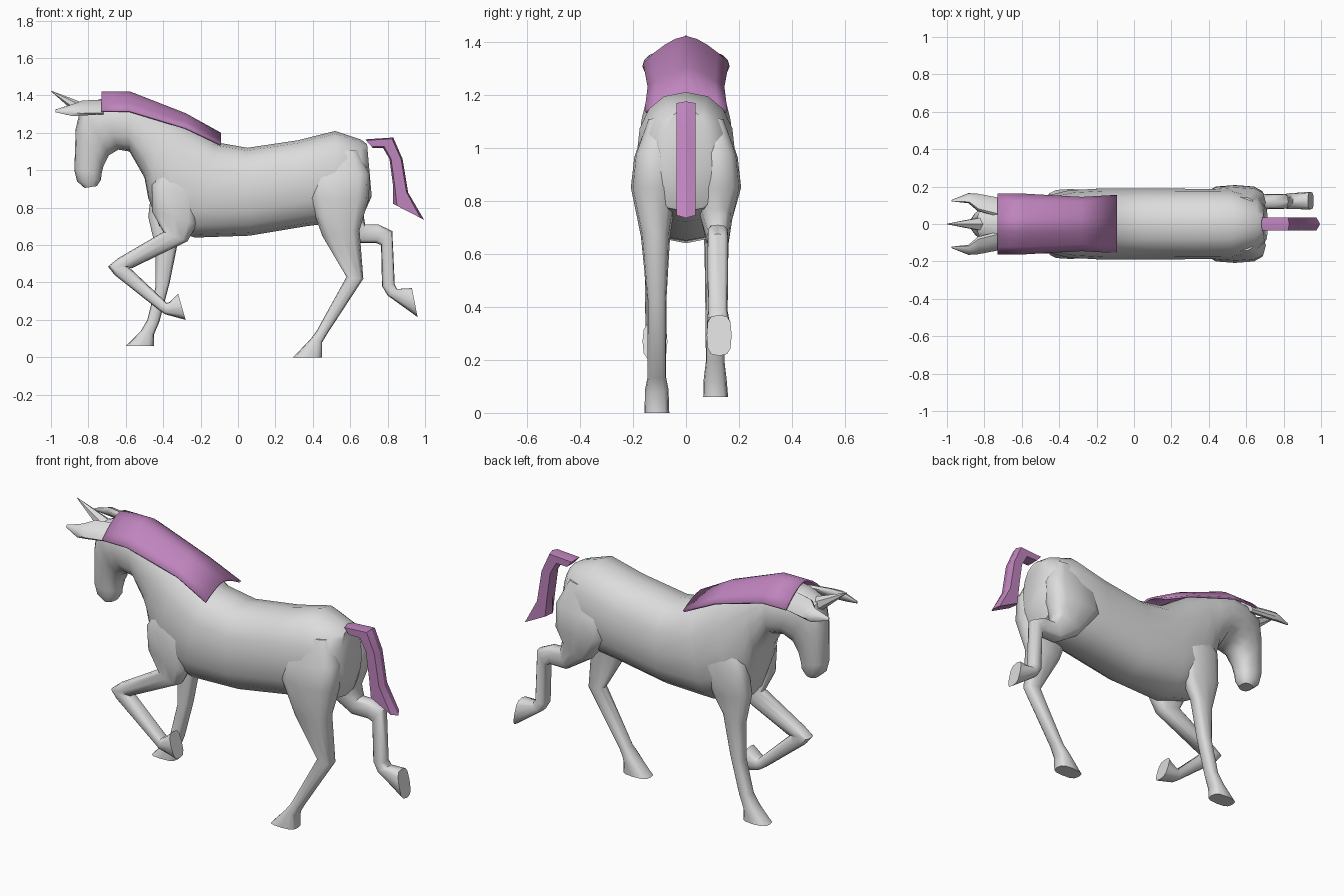
import bpy, bmesh, math
from mathutils import Vector


def material(name, rgb):
    m = bpy.data.materials.new(name)
    m.diffuse_color = (*rgb, 1)
    return m


COAT = material("light grey coat", (0.72, 0.72, 0.72))
HAIR = material("purple hair", (0.52, 0.23, 0.51))


def finish(bm, name, mat, angle=40):
    bmesh.ops.recalc_face_normals(bm, faces=bm.faces[:])
    me = bpy.data.meshes.new(name)
    bm.to_mesh(me)
    bm.free()
    me.materials.append(mat)
    me.shade_smooth()
    me.set_sharp_from_angle(angle=math.radians(angle))
    ob = bpy.data.objects.new(name, me)
    bpy.context.collection.objects.link(ob)
    return ob


def loft(name, sections, mat=COAT, side=1, n=12, power=0.65, angle=50, tilt=0):
    """Skin through rings; each is (ax, az, bx, bz, y centre, half width)."""
    bm = bmesh.new()
    rings = []
    for ax, az, bx, bz, yc, w in sections:
        a, b = Vector((ax, 0, az)), Vector((bx, 0, bz))
        ring = []
        for i in range(n):
            t = math.tau * i / n
            c, s = (math.copysign(abs(v) ** power, v) for v in (math.cos(t), math.sin(t)))
            p = (a + b) / 2 + (b - a) / 2 * c
            p.y = side * yc + w * s
            p.z -= tilt * w * s * side
            ring.append(bm.verts.new(p))
        rings.append(ring)
    for r, q in zip(rings, rings[1:]):
        for i in range(n):
            j = (i + 1) % n
            bm.faces.new((r[i], r[j], q[j], q[i]))
    bm.faces.new(rings[0])
    bm.faces.new(rings[-1])
    return finish(bm, name, mat, angle)


# Body, neck and head as one skin: back line to belly line
body = [
    (0.69, 1.14, 0.715, 0.86, 0.09), (0.655, 1.165, 0.67, 0.76, 0.15),
    (0.52, 1.21, 0.52, 0.72, 0.187), (0.32, 1.16, 0.36, 0.70, 0.188),
    (0.05, 1.12, 0.06, 0.65, 0.19), (-0.12, 1.15, -0.23, 0.64, 0.19),
    (-0.28, 1.26, -0.42, 0.70, 0.18), (-0.40, 1.32, -0.48, 0.85, 0.158),
    (-0.50, 1.36, -0.50, 0.96, 0.147), (-0.59, 1.39, -0.58, 1.10, 0.14),
    (-0.74, 1.38, -0.64, 1.11, 0.125), (-0.84, 1.34, -0.69, 1.08, 0.10),
    (-0.868, 1.22, -0.72, 1.02, 0.08), (-0.875, 1.00, -0.73, 0.98, 0.065),
    (-0.86, 0.94, -0.732, 0.95, 0.058), (-0.82, 0.905, -0.755, 0.915, 0.04)]
loft("body_and_head", [(*s[:4], 0, s[4]) for s in body], n=16, power=0.85, angle=40)

# Hind legs share the hip
hip = [(0.46, 1.10, 0.64, 1.11, 0.10, 0.045), (0.385, 0.95, 0.705, 0.98, 0.115, 0.08),
       (0.38, 0.85, 0.70, 0.85, 0.12, 0.088)]
loft("standing_hind_leg", hip + [
    (0.45, 0.65, 0.65, 0.68, 0.115, 0.055), (0.58, 0.43, 0.67, 0.42, 0.11, 0.036),
    (0.42, 0.14, 0.48, 0.13, 0.11, 0.035), (0.39, 0.10, 0.45, 0.08, 0.11, 0.044),
    (0.295, 0, 0.45, 0, 0.11, 0.047)], side=-1)
loft("raised_hind_leg", hip + [
    (0.50, 0.70, 0.67, 0.77, 0.115, 0.06), (0.64, 0.61, 0.68, 0.71, 0.12, 0.043),
    (0.74, 0.61, 0.75, 0.71, 0.12, 0.04), (0.765, 0.60, 0.825, 0.675, 0.12, 0.04),
    (0.77, 0.38, 0.838, 0.39, 0.12, 0.037), (0.80, 0.33, 0.85, 0.365, 0.122, 0.042),
    (0.96, 0.215, 0.93, 0.37, 0.125, 0.047)])

# Front legs share the shoulder
shoulder = [(-0.42, 1.0, -0.25, 0.97, 0.10, 0.06), (-0.46, 0.92, -0.22, 0.88, 0.13, 0.057)]
loft("raised_front_leg", shoulder + [
    (-0.46, 0.78, -0.22, 0.71, 0.12, 0.052), (-0.40, 0.67, -0.27, 0.62, 0.115, 0.047),
    (-0.64, 0.53, -0.57, 0.475, 0.115, 0.04), (-0.695, 0.485, -0.595, 0.485, 0.115, 0.04),
    (-0.66, 0.44, -0.57, 0.47, 0.115, 0.04), (-0.42, 0.25, -0.38, 0.29, 0.115, 0.037),
    (-0.39, 0.23, -0.365, 0.295, 0.117, 0.042), (-0.28, 0.20, -0.32, 0.34, 0.117, 0.047)],
    side=-1)
loft("standing_front_leg", shoulder + [
    (-0.48, 0.75, -0.26, 0.72, 0.115, 0.05), (-0.44, 0.58, -0.32, 0.62, 0.11, 0.04),
    (-0.44, 0.38, -0.365, 0.40, 0.11, 0.037), (-0.485, 0.20, -0.42, 0.19, 0.11, 0.035),
    (-0.52, 0.14, -0.45, 0.12, 0.11, 0.043), (-0.60, 0.06, -0.45, 0.06, 0.112, 0.047)])

# Ears pointing forward, sloping down to the outside
ear = [(-0.72, 1.315, -0.72, 1.36, 0.09, 0.05), (-0.84, 1.305, -0.83, 1.36, 0.115, 0.047),
       (-0.89, 1.295, -0.88, 1.35, 0.138, 0.027), (-0.975, 1.31, -0.975, 1.325, 0.125, 0.004)]
for side, label in ((-1, "right"), (1, "left")):
    loft(label + "_ear", ear, side=side, n=8, power=0.9, tilt=0.6)

# Horn
loft("horn", [(-0.80, 1.35, -0.84, 1.28, 0, 0.04),
              (-0.999, 1.425, -1.0, 1.422, 0, 0.002)], n=6, power=1, angle=30)

# Tail with a ridge down its middle
tail = [(0.72, 1.12, 0.68, 1.165), (0.775, 1.12, 0.83, 1.175), (0.81, 1.06, 0.88, 1.06),
        (0.83, 0.91, 0.91, 0.88), (0.83, 0.82, 0.995, 0.735)]
loft("tail", [(*s, 0, 0.038) for s in tail], HAIR, n=6, power=0.4, angle=25)

# Mane: an arched sheet over the neck (x, ridge z, edge z, half width)
stations = [(-0.73, 1.422, 1.32, 0.162), (-0.58, 1.422, 1.32, 0.162),
            (-0.28, 1.305, 1.23, 0.145), (-0.09, 1.20, 1.14, 0.156)]
bm = bmesh.new()
rows = []
for x, top, edge, w in stations:
    ts = [i / 4 for i in range(-4, 5)]
    rows.append([bm.verts.new((x, w * t, top - (top - edge) * abs(t) ** 1.6)) for t in ts])
for r, q in zip(rows, rows[1:]):
    for i in range(8):
        bm.faces.new((r[i], q[i], q[i + 1], r[i + 1]))
mane = finish(bm, "mane", HAIR)
solid = mane.modifiers.new("thickness", "SOLIDIFY")
solid.thickness = 0.012
solid.offset = -1 if mane.data.polygons[0].normal.z > 0 else 1
